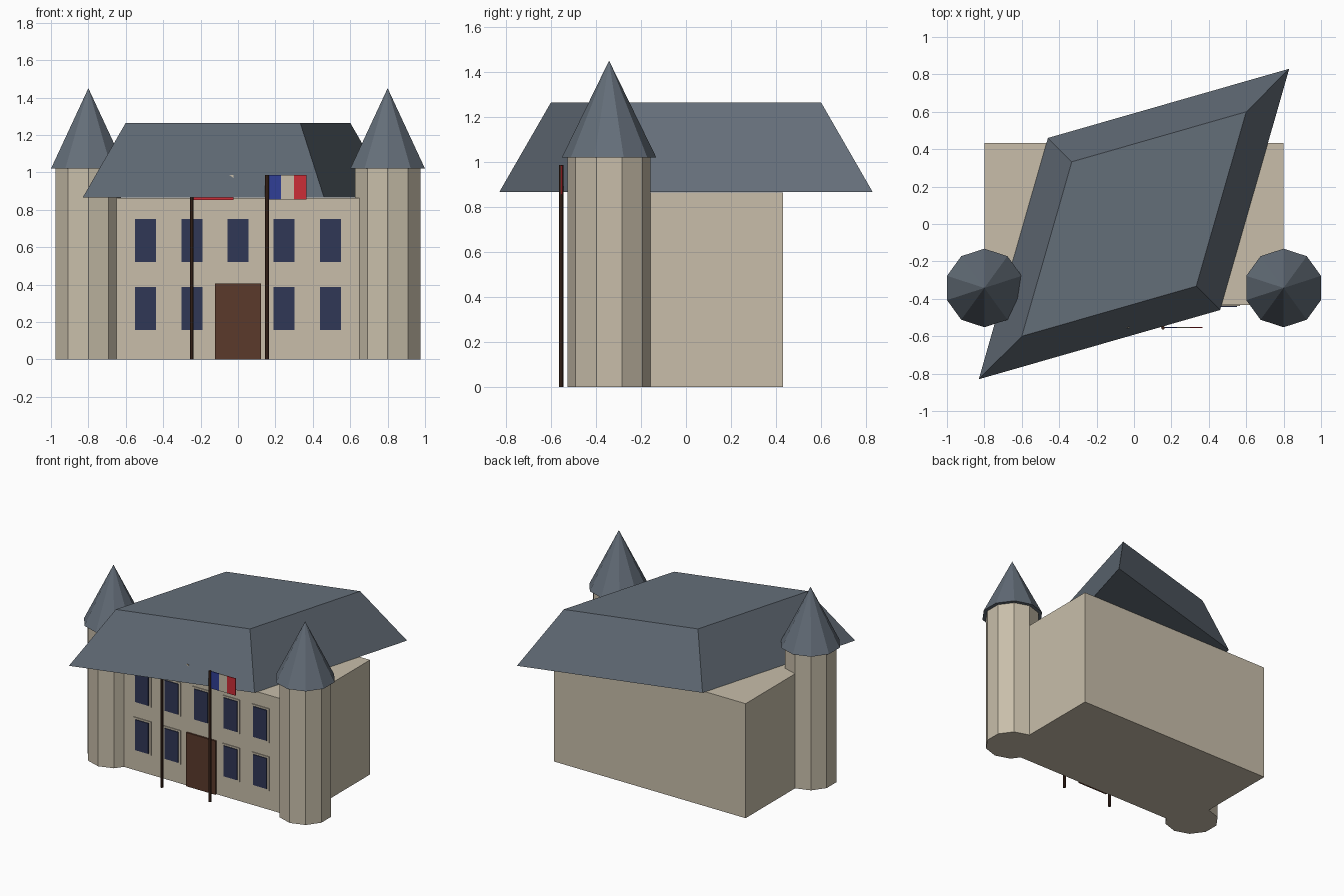
import bpy, bmesh, math

if "Cube" in bpy.data.objects:
    bpy.data.objects.remove(bpy.data.objects["Cube"])


def material(name, rgb):
    lin = [((c / 255 + 0.055) / 1.055) ** 2.4 for c in rgb]
    m = bpy.data.materials.new(name)
    m.diffuse_color = (*lin, 1)
    m.use_nodes = True
    m.node_tree.nodes["Principled BSDF"].inputs["Base Color"].default_value = m.diffuse_color
    return m


STONE = material("stone", (200, 190, 170))
SLATE = material("slate", (100, 110, 121))
GLASS = material("window_blue", (48, 55, 86))
DOOR = material("door_brown", (91, 58, 43))
POLE = material("pole_brown", (66, 42, 32))
BLUE = material("flag_blue", (48, 62, 150))
RED = material("flag_red", (204, 45, 55))


def finish(name, bm, mat):
    bmesh.ops.recalc_face_normals(bm, faces=bm.faces)
    me = bpy.data.meshes.new(name)
    bm.to_mesh(me)
    bm.free()
    me.materials.append(mat)
    ob = bpy.data.objects.new(name, me)
    bpy.context.collection.objects.link(ob)
    return ob


def loft(name, bottom, top, z0, z1, mat):
    """Flat-faced solid between two outlines; a single top point makes a spire."""
    bm = bmesh.new()
    lo = [bm.verts.new((x, y, z0)) for x, y in bottom]
    hi = [bm.verts.new((x, y, z1)) for x, y in top]
    n = len(lo)
    bm.faces.new(lo[::-1])
    if len(hi) > 1:
        bm.faces.new(hi)
    for i in range(n):
        j = (i + 1) % n
        bm.faces.new([lo[i], lo[j], hi[0]] if len(hi) == 1
                     else [lo[i], lo[j], hi[j], hi[i]])
    return finish(name, bm, mat)


def box(name, x0, x1, y0, y1, z0, z1, mat):
    outline = [(x0, y0), (x1, y0), (x1, y1), (x0, y1)]
    return loft(name, outline, outline, z0, z1, mat)


def ring(cx, cy, r, n):
    return [(cx + r * math.cos(math.pi / 2 + math.tau * i / n),
             cy + r * math.sin(math.pi / 2 + math.tau * i / n)) for i in range(n)]


# Main block and skewed roof
box("main_block", -0.8, 0.8, -0.432, 0.432, 0, 0.864, STONE)
eaves = [(-0.83, -0.83), (0.46, -0.46), (0.83, 0.83), (-0.46, 0.46)]
ridge = [(x * 0.723, y * 0.723) for x, y in eaves]
loft("roof", eaves, ridge, 0.866, 1.265, SLATE)

# Corner towers with spires
for side, s in (("left", -1), ("right", 1)):
    c = (0.8 * s, -0.342)
    shaft = ring(*c, 0.184, 10)
    loft(side + "_tower", shaft, shaft, 0, 1.02, STONE)
    loft(side + "_spire", ring(*c, 0.21, 10), [c], 1.02, 1.45, SLATE)

# Door
box("door", -0.122, 0.122, -0.445, -0.43, 0, 0.405, DOOR)

# Windows: two rows, with the door in the middle of the lower one
for row, z in (("lower", 0.273), ("upper", 0.636)):
    for i, x in enumerate((-0.494, -0.247, 0, 0.247, 0.494)):
        if row == "lower" and i == 2:
            continue
        name = f"{row}_window_{i + 1}"
        box(name + "_frame", x - 0.073, x + 0.073, -0.438, -0.43,
            z - 0.128, z + 0.128, STONE)
        box(name + "_pane", x - 0.056, x + 0.056, -0.445, -0.437,
            z - 0.115, z + 0.115, GLASS)

# Flagpoles
for side, x in (("left", -0.247), ("right", 0.155)):
    outline = ring(x, -0.555, 0.01, 8)
    loft(side + "_flagpole", outline, outline, 0, 0.987, POLE)

# Right flag: upright stripes
for i, (label, mat) in enumerate((("blue", BLUE), ("pale", STONE), ("red", RED))):
    x = 0.163 + 0.068 * i
    box(f"right_flag_{label}_stripe", x, x + 0.068, -0.556, -0.55, 0.856, 0.985, mat)

# Left flag: level stripes, mostly inside the roof overhang
box("left_flag_pale_stripe", -0.239, -0.024, -0.556, -0.55, 0.92, 0.985, STONE)
box("left_flag_red_stripe", -0.239, -0.024, -0.556, -0.55, 0.853, 0.92, RED)
